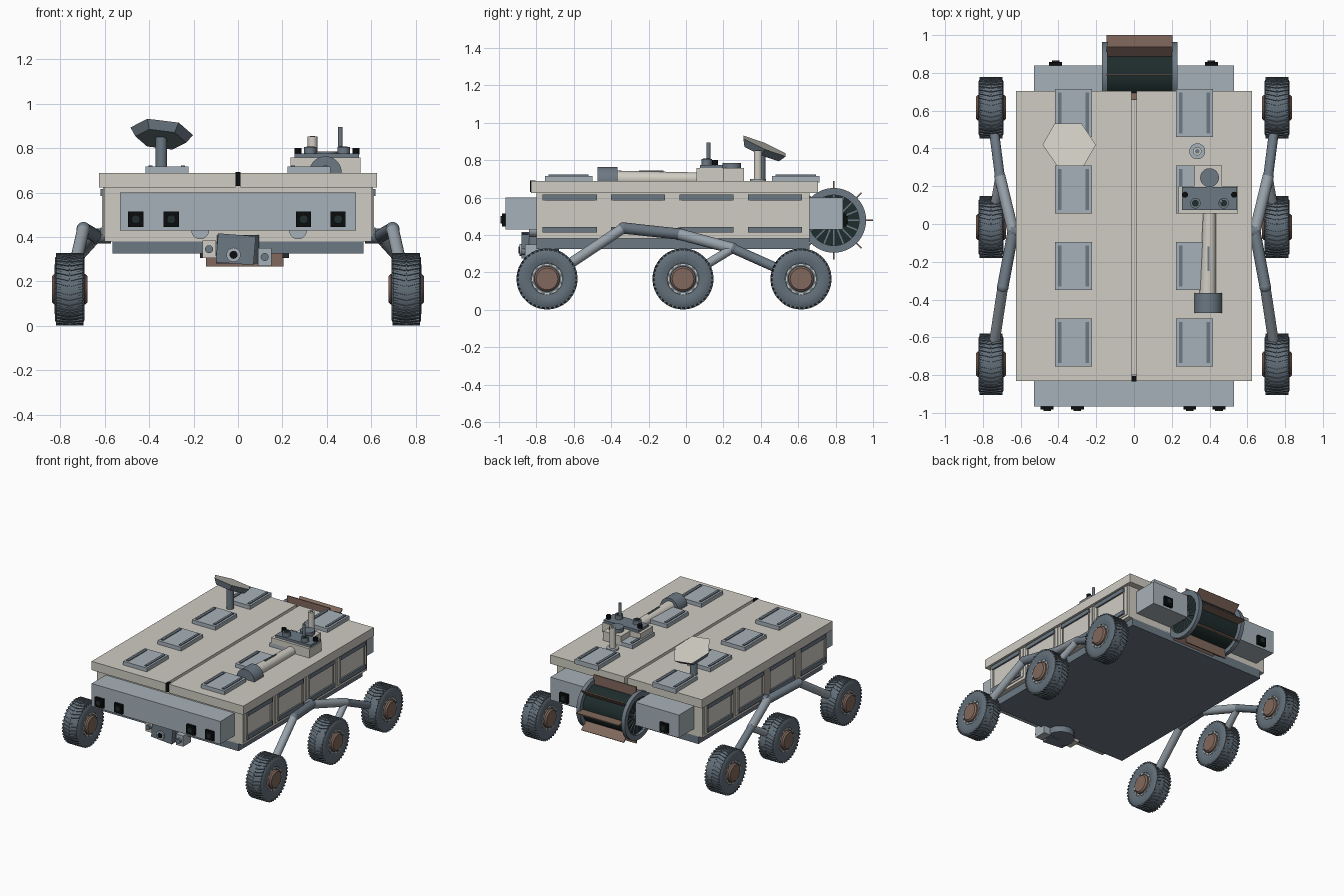
import bpy, bmesh, math
from mathutils import Vector, Matrix

cube = bpy.data.objects.get("Cube")
if cube:
    bpy.data.objects.remove(cube)


def material(name, rgb):
    m = bpy.data.materials.new(name)
    m.use_nodes = True
    col = [(c / 255) ** 2.2 for c in rgb] + [1]
    m.diffuse_color = col
    m.node_tree.nodes["Principled BSDF"].inputs["Base Color"].default_value = col
    return m


CREAM = material("cream", (206, 203, 193))
PALE = material("pale_steel", (166, 176, 184))
TUBE = material("tube_grey", (150, 160, 168))
STEEL = material("steel", (108, 120, 131))
TYRE = material("tyre_grey", (98, 110, 120))
BROWN = material("brown", (128, 104, 93))
DARK = material("dark_green", (36, 48, 48))
BLACK = material("black", (18, 20, 21))


def finish(name, bm, *mats):
    me = bpy.data.meshes.new(name)
    bmesh.ops.recalc_face_normals(bm, faces=bm.faces)
    bm.to_mesh(me)
    bm.free()
    for m in mats:
        me.materials.append(m)
    me.shade_smooth()
    me.set_sharp_from_angle(angle=math.radians(35))
    ob = bpy.data.objects.new(name, me)
    bpy.context.collection.objects.link(ob)
    return ob


def add_box(bm, centre, size, rot=Matrix()):
    mat = Matrix.Translation(centre) @ rot @ Matrix.Diagonal((*size, 1))
    return bmesh.ops.create_cube(bm, size=1, matrix=mat)


def box(name, x, y, z, mat):
    """Box from its x, y and z ranges."""
    bm = bmesh.new()
    add_box(bm, [sum(r) / 2 for r in (x, y, z)], [abs(r[1] - r[0]) for r in (x, y, z)])
    return finish(name, bm, mat)


def rod(name, p, q, r1, mat, r2=None, segs=20):
    """Round bar or cone from p to q."""
    p, q = Vector(p), Vector(q)
    bm = bmesh.new()
    turn = (q - p).to_track_quat("Z", "Y").to_matrix().to_4x4()
    bmesh.ops.create_cone(bm, cap_ends=True, segments=segs, radius1=r1,
                          radius2=r1 if r2 is None else r2, depth=(q - p).length,
                          matrix=Matrix.Translation((p + q) / 2) @ turn)
    return finish(name, bm, mat)


def lathe(name, profile, mat, segs=40):
    """Spin (x, radius) points around the x axis."""
    bm = bmesh.new()
    vs = [bm.verts.new((x, 0, r)) for x, r in profile]
    es = [bm.edges.new(pair) for pair in zip(vs, vs[1:])]
    bmesh.ops.spin(bm, geom=vs + es, cent=(0, 0, 0), axis=(1, 0, 0),
                   angle=math.tau, steps=segs, use_duplicate=False)
    bmesh.ops.remove_doubles(bm, verts=bm.verts, dist=1e-4)
    return finish(name, bm, mat)


def ring(name, count, radius, size, xs, mat, skew=0):
    """Small blocks spaced round the x axis."""
    bm = bmesh.new()
    for i in range(count):
        for x in xs:
            spin = Matrix.Rotation(math.tau * i / count, 4, "X")
            yaw = Matrix.Rotation(math.copysign(skew, x), 4, "Z")
            add_box(bm, spin @ Vector((x, 0, radius)), size, spin @ yaw)
    return finish(name, bm, mat)


# Hull, split deck and belly
box("hull", (-.6, .6), (-.8, .66), (.38, .64), CREAM)
box("belly", (-.565, .565), (-.8, .66), (.325, .39), STEEL)
for s, side in ((1, "left"), (-1, "right")):
    box(f"{side}_deck", (s * .012, s * .625), (-.83, .705), (.623, .688), CREAM)
    # Side panels with upper and lower slats
    for i in range(4):
        y = -.622 + .366 * i
        box(f"{side}_panel_{i}", (s * .59, s * .606), (y - .17, y + .17), (.4, .625), CREAM)
        for z in (.427, .6):
            box(f"{side}_slat", (s * .6, s * .618), (y - .145, y + .145), (z - .015, z + .015), STEEL)
        box(f"{side}_panel_edge", (s * .6, s * .612), (y - .143, y - .135), (.445, .585), CREAM)
        box(f"{side}_panel_edge", (s * .6, s * .612), (y + .135, y + .143), (.445, .585), CREAM)
    # Deck hatches
    for i in range(4):
        x, y = s * .32, -.628 + .405 * i
        box(f"{side}_hatch_{i}", (x - .097, x + .097), (y - .127, y + .127), (.68, .716), PALE)
        for dx in (-.073, .073):
            box(f"{side}_hatch_slat", (x + dx - .009, x + dx + .009),
                (y - .108, y + .108), (.71, .722), STEEL)
box("deck_latch", (-.012, .012), (-.835, -.805), (.63, .692), BLACK)

# Front and rear equipment boxes with lamps
box("front_box", (-.53, .53), (-.965, -.79), (.43, .6), PALE)
box("rear_right_box", (-.53, -.17), (.65, .84), (.43, .6), PALE)
box("rear_left_box", (.23, .53), (.65, .84), (.43, .6), PALE)


def lamp(x, y, d):
    box("lamp_frame", (x - .034, x + .034), (y, y + d * .018), (.446, .514), BLACK)
    rod("lamp_lens", (x, y, .48), (x, y + d * .026, .48), .02, DARK)


for x in (-.46, -.3, .295, .45):
    lamp(x, -.965, -1)
for x in (-.415, .41):
    lamp(x, .84, 1)

# Digging drum
drum_at = (.03, .79, .478)
core = lathe("drum_core", [(-.18, 0), (-.18, .14), (.18, .14), (.18, 0)], DARK)
rims = [lathe("drum_rim", [(a, .135), (a, .173), (b, .173), (b, .135), (a, .135)], STEEL, 48)
        for a, b in ((-.2, -.17), (.17, .2))]
blades = ring("drum_blades", 8, .17, (.35, .008, .08), (0,), BROWN)
spokes = ring("drum_spokes", 16, .09, (.006, .008, .09), (-.183, .183), STEEL)
hub = lathe("drum_hub", [(-.19, 0), (-.19, .04), (.19, .04), (.19, 0)], STEEL, 20)
for ob in (core, blades, spokes, hub, *rims):
    ob.location = drum_at

# Wheel parts, shared by all six wheels
half = [(.045, .075), (.06, .085), (.067, .11), (.066, .14), (.058, .154), (.03, .158)]
profile = half + [(-x, r) for x, r in reversed(half)] + [half[0]]
wheel = [
    lathe("tyre", profile, TYRE, 48),
    ring("tread", 40, .157, (.06, .012, .012), (-.031, .031), TYRE, .25),
    lathe("wheel_disc", [(-.058, 0), (-.058, .09), (.058, .09), (.058, 0)], STEEL, 32),
    lathe("hub_cap", [(-.08, 0), (-.08, .058), (-.07, .068), (.07, .068), (.08, .058), (.08, 0)], BROWN, 24),
    ring("hub_marks", 12, .079, (.006, .022, .008), (-.06, .06), CREAM),
]
for s in (1, -1):
    for y in (-.743, -.016, .615):
        for part in wheel:
            copy = part.copy()
            bpy.context.collection.objects.link(copy)
            copy.location = (s * .757, y, .165)
for part in wheel:
    bpy.data.objects.remove(part)

# Suspension arms
for s, side in ((1, "left"), (-1, "right")):
    def arm(name, p, q, r, mat):
        rod(f"{side}_{name}", (s * p[0], *p[1:]), (s * q[0], *q[1:]), r, mat)

    root, elbow, pivot = (.64, -.04, .405), (.695, -.335, .437), (.71, .25, .328)
    arm("front_beam", root, elbow, .03, STEEL)
    arm("front_leg", elbow, (.757, -.743, .165), .028, TUBE)
    arm("rear_beam", root, pivot, .03, TUBE)
    arm("rear_leg", pivot, (.757, .615, .165), .026, STEEL)
    arm("middle_leg", pivot, (.757, -.016, .165), .024, TUBE)
    arm("pivot_mount", (.57, -.04, .405), (.65, -.04, .405), .034, STEEL)
    for p, r in ((elbow, .031), (pivot, .03), (root, .031)):
        bm = bmesh.new()
        bmesh.ops.create_uvsphere(bm, u_segments=16, v_segments=10, radius=r,
                                  matrix=Matrix.Translation((s * p[0], *p[1:])))
        finish(f"{side}_arm_joint", bm, STEEL)

# Six-sided dish on its mast
rod("dish_mast", (-.345, .4, .69), (-.345, .4, .85), .026, STEEL)
bm = bmesh.new()
bmesh.ops.create_cone(bm, cap_ends=True, segments=6, radius1=.115, radius2=.142, depth=.04)
bmesh.ops.rotate(bm, verts=bm.verts, matrix=Matrix.Rotation(math.pi / 2, 3, "Z")
                 if abs(max(v.co.x for v in bm.verts) - .142) > .002 else Matrix.Identity(3))
bm.normal_update()
for f in bm.faces:
    f.material_index = int(f.normal.z > .5)
dish = finish("dish", bm, STEEL, CREAM)
dish.location = (-.345, .412, .857)
dish.rotation_euler = (math.radians(-23), math.radians(7), 0)

# Folded camera mast on the deck
box("mast_base", (.235, .55), (.055, .2), (.68, .757), CREAM)
box("mast_base_rear", (.32, .465), (.18, .31), (.68, .757), CREAM)
box("camera_head", (.255, .545), (.075, .195), (.755, .775), STEEL)
rod("mast_joint", (.4, .245, .75), (.4, .245, .785), .05, STEEL)
for x in (.325, .475):
    rod("camera", (x, .11, .77), (x, .11, .805), .028, STEEL)
    rod("camera_lens", (x, .11, .8), (x, .11, .808), .018, DARK)
for x in (.27, .53):
    rod("small_camera", (x, .155, .77), (x, .155, .8), .016, BLACK)
rod("whip_antenna", (.46, .12, .77), (.46, .12, .895), .01, STEEL)
rod("folded_mast", (.4, .06, .7), (.39, -.38, .7), .034, CREAM, .044)
rod("mast_drum", (.393, -.365, .69), (.393, -.472, .69), .073, STEEL, segs=32)
box("mast_cable", (.39, .4), (-.25, -.12), (.73, .744), STEEL)
rod("deck_post", (.335, .385, .69), (.335, .385, .852), .022, CREAM)
rod("deck_post_foot", (.335, .385, .68), (.335, .385, .7), .042, PALE)
rod("deck_post_tip", (.335, .385, .85), (.335, .385, .855), .012, STEEL)

# Tool turret under the nose
rod("turret", (0, -.78, .28), (0, -.78, .41), .1, STEEL, segs=12)
bm = bmesh.new()
add_box(bm, (-.01, -.835, .345), (.17, .09, .13), Matrix.Rotation(.08, 4, "Y"))
finish("turret_head", bm, STEEL)
rod("turret_eye_ring", (-.02, -.87, .32), (-.02, -.89, .32), .032, PALE)
rod("turret_eye", (-.02, -.88, .32), (-.02, -.895, .32), .018, BLACK)
for x, z, mat in ((-.13, .345, CREAM), (.12, .31, PALE)):
    box("turret_tool", (x - .03, x + .03), (-.86, -.77), (z - .04, z + .04), mat)
    rod("turret_tool_tip", (x, -.86, z), (x, -.88, z), .018, STEEL)
for x in (-.17, .27):
    rod("nose_bracket", (x, -.84, .43), (x, -.79, .43), .04, PALE)
